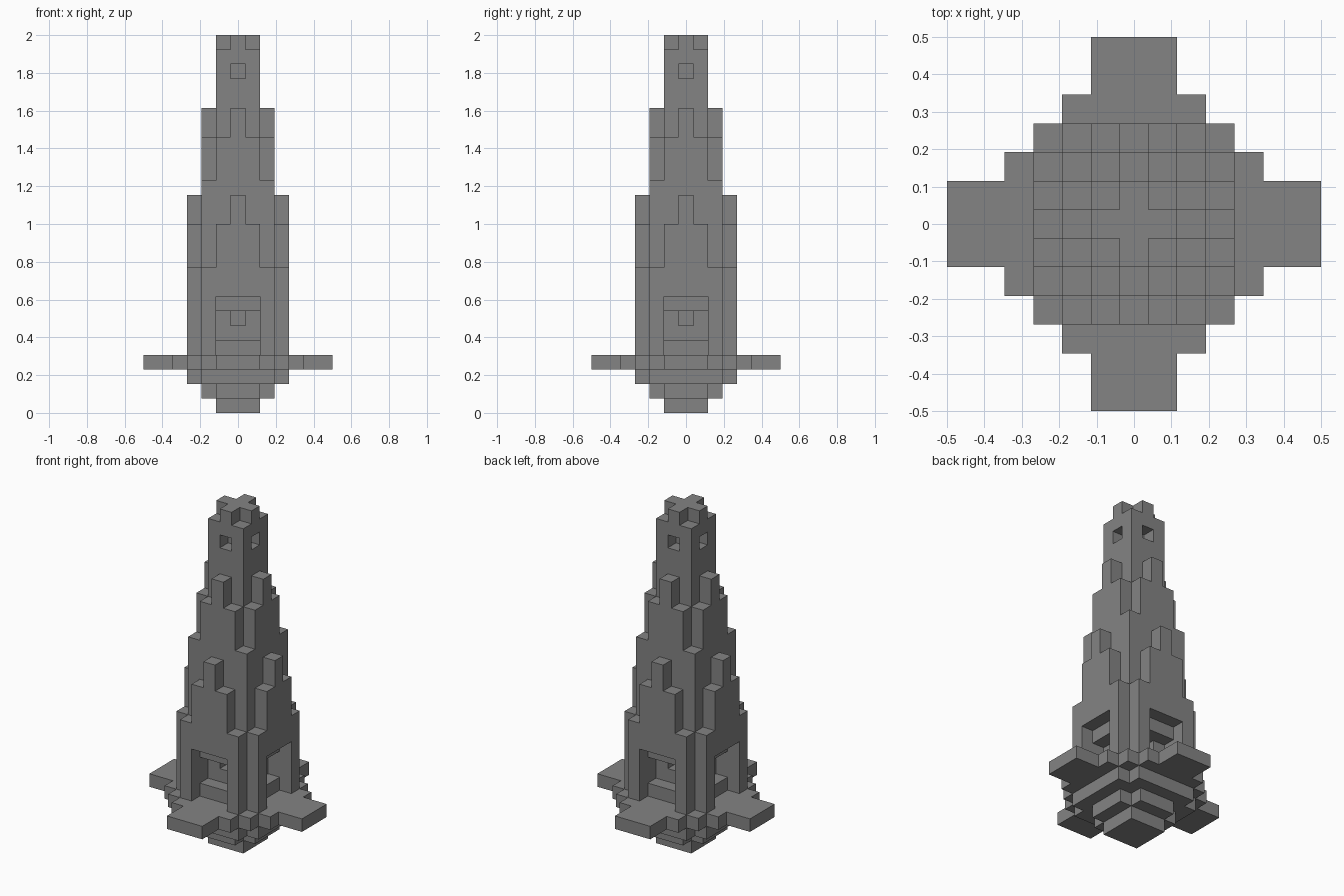
import bpy

U = 2 / 26  # edge of one building block
cube = bpy.data.objects.get("Cube")
if cube:
    bpy.data.objects.remove(cube, do_unlink=True)

stone = bpy.data.materials.new("grey_stone")
stone.use_nodes = True
GREY = (0.23, 0.23, 0.23, 1)
stone.diffuse_color = GREY
stone.node_tree.nodes["Principled BSDF"].inputs["Base Color"].default_value = GREY


def box(cells, x, y, z):
    """Fill block cells within the half-widths x, y and height range z."""
    for k in range(*z):
        for i in range(-x, x + 1):
            for j in range(-y, y + 1):
                cells.add((i, j, k))


def cross(cells, length, width, z):
    """Two crossing bars, the same from all four sides."""
    box(cells, length, width, z)
    box(cells, width, length, z)


def build(name, cells):
    """Turn filled cells into one outer skin with shared corners."""
    verts, faces = {}, []
    for cell in sorted(cells):
        for axis in range(3):
            for side in (0, 1):
                near = list(cell)
                near[axis] += 2 * side - 1
                if tuple(near) in cells:
                    continue
                b, c = (axis + 1) % 3, (axis + 2) % 3
                loop = []
                for db, dc in ((0, 0), (1, 0), (1, 1), (0, 1)):
                    p = list(cell)
                    p[axis] += side
                    p[b] += db
                    p[c] += dc
                    loop.append(verts.setdefault(tuple(p), len(verts)))
                faces.append(loop if side else loop[::-1])
    mesh = bpy.data.meshes.new(name)
    mesh.from_pydata([((x - .5) * U, (y - .5) * U, z * U) for x, y, z in verts], [], faces)
    mesh.materials.append(stone)
    obj = bpy.data.objects.new(name, mesh)
    bpy.context.collection.objects.link(obj)
    # Merge coplanar blocks into clean flat faces
    mod = obj.modifiers.new("clean_faces", "DECIMATE")
    mod.decimate_type = "DISSOLVE"
    mod.angle_limit = 0.01


# Stepped underside and wide platform
base = set()
box(base, 1, 1, (0, 1))
cross(base, 2, 1, (1, 2))
cross(base, 3, 2, (2, 3))
for length, width in ((6, 1), (4, 2), (3, 3)):
    cross(base, length, width, (3, 4))

# Tapering tower with stepped buttresses on each side
tower = set()
box(tower, 2, 2, (4, 16))
for width, top in ((2, 10), (1, 13), (0, 15)):
    cross(tower, 3, width, (4, top))
box(tower, 1, 1, (16, 25))
for width, top in ((1, 19), (0, 21)):
    cross(tower, 2, width, (16, top))
cross(tower, 1, 0, (25, 26))

# Recessed doorways and small windows, cut on all four sides
openings = set()
for depth, width, z in ((3, 1, (4, 8)), (2, 1, (5, 7)), (1, 0, (6, 7)), (1, 0, (23, 24))):
    for k in range(*z):
        for i in range(-width, width + 1):
            openings |= {(i, depth, k), (i, -depth, k), (depth, i, k), (-depth, i, k)}

build("tower", tower - openings)
build("platform_base", base)
